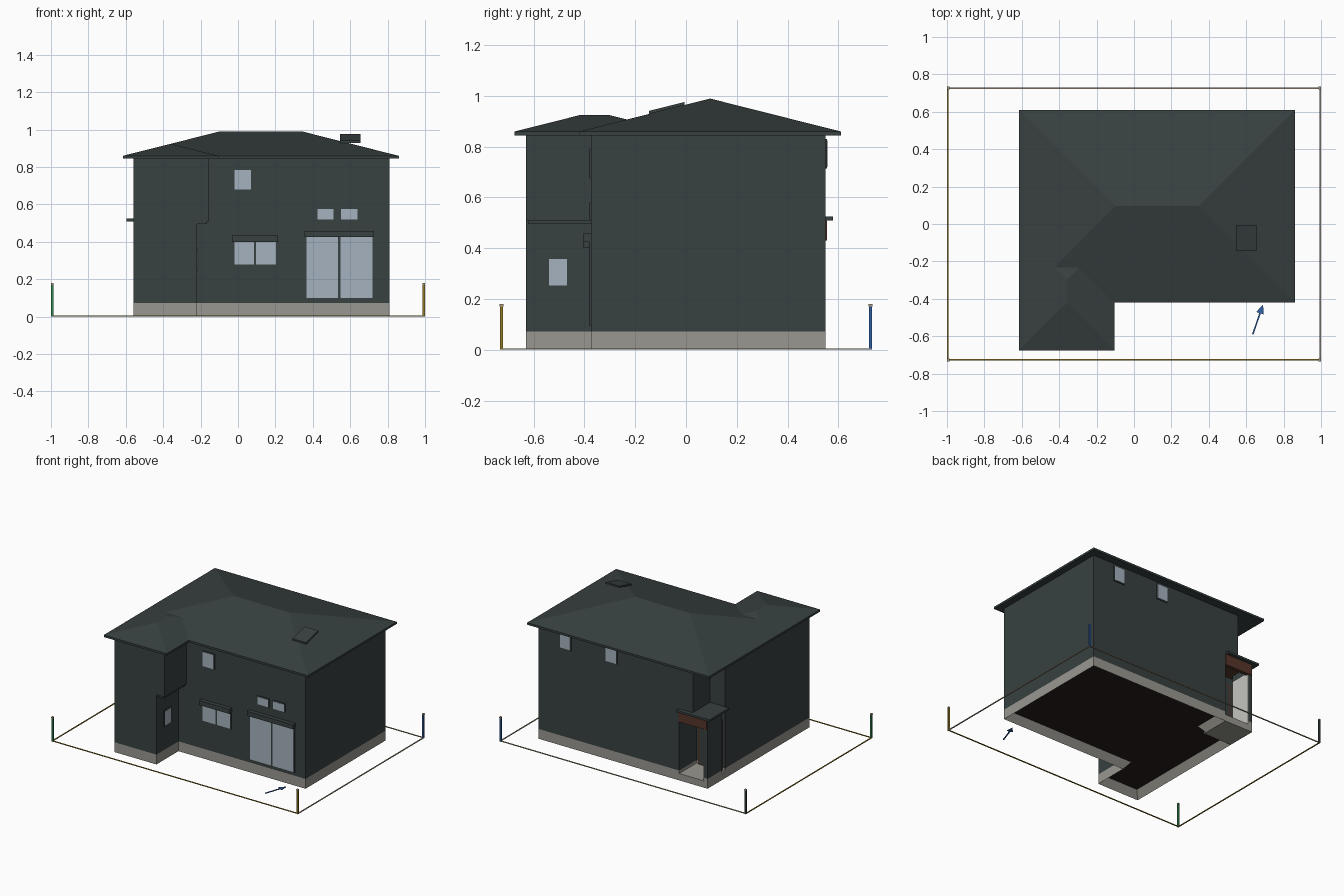
import bpy, bmesh
from mathutils import Vector

cube = bpy.data.objects.get("Cube")
if cube:
    bpy.data.objects.remove(cube, do_unlink=True)


def material(name, r, g, b):
    m = bpy.data.materials.new(name)
    m.use_nodes = True
    m.diffuse_color = (r, g, b, 1)
    m.node_tree.nodes["Principled BSDF"].inputs["Base Color"].default_value = (r, g, b, 1)
    return m


SLATE = material("dark slate", 0.04, 0.052, 0.052)
CONCRETE = material("grey concrete", 0.32, 0.31, 0.28)
GLASS = material("pale blue glass", 0.38, 0.45, 0.52)
BROWN = material("brown wood", 0.09, 0.035, 0.022)
EARTH = material("dark brown underside", 0.022, 0.012, 0.01)
GOLD = material("gold", 0.3, 0.2, 0.02)
TAN = material("tan", 0.42, 0.35, 0.24)
GREEN = material("green", 0.03, 0.25, 0.08)
BLUE = material("blue", 0.03, 0.12, 0.38)
PALE = material("pale plaster", 0.55, 0.55, 0.52)


def finish(name, bm, *mats):
    bmesh.ops.recalc_face_normals(bm, faces=bm.faces)
    me = bpy.data.meshes.new(name)
    bm.to_mesh(me)
    bm.free()
    for m in mats:
        me.materials.append(m)
    ob = bpy.data.objects.new(name, me)
    bpy.context.collection.objects.link(ob)
    return ob


def box(name, x, y, z, mat):
    """Box from (min, max) pairs."""
    bm = bmesh.new()
    bmesh.ops.create_cube(bm, size=1)
    for v in bm.verts:
        v.co = [(a + b) / 2 + c * (b - a) for (a, b), c in zip((x, y, z), v.co)]
    return finish(name, bm, mat)


def extruded(outline, z0, z1):
    """Vertical prism; returns the mesh and its bottom face."""
    bm = bmesh.new()
    base = bm.faces.new([bm.verts.new((x, y, z0)) for x, y in outline])
    top = bmesh.ops.extrude_face_region(bm, geom=[base], use_keep_orig=True)["geom"]
    for v in top:
        if isinstance(v, bmesh.types.BMVert):
            v.co.z = z1
    bmesh.ops.recalc_face_normals(bm, faces=bm.faces)
    return bm, base


# House outlines: wing at the front, notched corner at the back
def house_outline(wing_x, notch_x):
    return [(0.81, -0.375), (0.81, 0.55), (notch_x, 0.55), (notch_x, 0.35),
            (-0.56, 0.35), (-0.56, -0.63), (wing_x, -0.63), (wing_x, -0.375)]


# Foundation, hollow underneath
lower = house_outline(-0.22, -0.33)
bm, base = extruded(lower, 0, 0.072)
bmesh.ops.inset_region(bm, faces=[base], thickness=0.04, use_even_offset=True)
for v in base.verts:
    v.co.z = 0.05
base.material_index = 1
finish("foundation", bm, CONCRETE, EARTH)

# Walls
finish("ground_floor_walls", extruded(lower, 0.072, 0.51)[0], SLATE)
finish("upper_floor_walls", extruded(house_outline(-0.155, -0.44), 0.51, 0.865)[0], SLATE)
box("overhang_soffit", (-0.3, -0.165), (-0.622, -0.37), (0.495, 0.511), SLATE)


# Hipped roofs with a flat eave board
def hip_roof(name, x0, x1, y0, y1, slope=0.252):
    eave, top = 0.845, 0.86
    run = min(x1 - x0, y1 - y0) / 2
    bm, _ = extruded([(x0, y0), (x1, y0), (x1, y1), (x0, y1)], eave, top)
    lid = max(bm.faces, key=lambda f: f.calc_center_median().z)
    edge = [v for v in lid.verts]
    bm.faces.remove(lid)
    along_x = x1 - x0 > y1 - y0
    if along_x:
        ends = [(x0 + run, (y0 + y1) / 2), (x1 - run, (y0 + y1) / 2)]
    else:
        ends = [((x0 + x1) / 2, y0 + run), ((x0 + x1) / 2, y1 - run)]
    ridge = [bm.verts.new((x, y, top + run * slope)) for x, y in ends]
    near = lambda v: min(ridge, key=lambda r: (r.co - v.co).length)
    edge.sort(key=lambda v: ((v.co.x > (x0 + x1) / 2) != (v.co.y > (y0 + y1) / 2),
                             v.co.y))
    ring = [edge[0], edge[2], edge[1], edge[3]]
    for a, b in zip(ring, ring[1:] + ring[:1]):
        ra, rb = near(a), near(b)
        bm.faces.new([a, b, rb] if ra == rb else [a, b, rb, ra])
    return finish(name, bm, SLATE)


hip_roof("main_roof", -0.615, 0.86, -0.42, 0.61)
hip_roof("wing_roof", -0.615, -0.105, -0.675, -0.045)

# Tilted plate on the front roof slope
plate = box("roof_hatch", (0.545, 0.655), (-0.145, -0.005), (0, 0.012), SLATE)
for v in plate.data.vertices:
    v.co.z += 0.86 + 0.252 * (v.co.y + 0.42)


# Windows: a frame plate with glass panes, on a wall facing one direction
def window(name, facing, wall, span, z, panes=1, rim=0.006):
    def plate(part, s, zz, depth, mat):
        d = (wall - depth, wall) if facing == "front" else (wall, wall + depth)
        x, y = (d, s) if facing == "side" else (s, d)
        box(name + part, x, y, zz, mat)
    plate("_frame", (span[0] - rim, span[1] + rim), (z[0] - rim, z[1] + rim), 0.005, SLATE)
    width = (span[1] - span[0] + 2 * rim) / panes
    for i in range(panes):
        a = span[0] + i * width
        plate(f"_pane_{i + 1}", (a, a + width - 2 * rim), z, 0.008, GLASS)


FRONT, BACK = -0.375, 0.55
window("upper_front_window", "front", FRONT, (-0.02, 0.07), (0.68, 0.785))
window("small_window_a", "front", FRONT, (0.425, 0.51), (0.52, 0.575))
window("small_window_b", "front", FRONT, (0.55, 0.64), (0.52, 0.575))
window("kitchen_window", "front", FRONT, (-0.02, 0.202), (0.28, 0.4), 2)
window("patio_door", "front", FRONT, (0.365, 0.718), (0.1, 0.425), 2)
window("wing_window", "side", -0.22, (-0.54, -0.468), (0.253, 0.357))
for i, x in enumerate((0.22, 0.59)):
    window(f"back_window_{i + 1}", "back", BACK, (x - 0.042, x + 0.042), (0.72, 0.825))

# Shutter boxes above the two large windows
box("kitchen_shutter_box", (-0.033, 0.213), (-0.405, FRONT), (0.4, 0.433), SLATE)
box("patio_shutter_box", (0.355, 0.728), (-0.405, FRONT), (0.425, 0.458), SLATE)

# Corner porch
box("porch_floor", (-0.56, -0.33), (0.33, 0.55), (0, 0.05), CONCRETE)
box("porch_pillar_base", (-0.56, -0.53), (0.385, 0.55), (0.05, 0.072), CONCRETE)
box("porch_pillar", (-0.56, -0.53), (0.385, 0.55), (0.072, 0.51), SLATE)
box("porch_pillar_lining", (-0.531, -0.526), (0.387, 0.548), (0.05, 0.44), PALE)
box("porch_beam", (-0.555, -0.33), (0.53, 0.556), (0.43, 0.51), BROWN)
box("porch_ceiling", (-0.55, -0.33), (0.35, 0.54), (0.49, 0.51), BROWN)
box("porch_canopy", (-0.595, -0.33), (0.35, 0.58), (0.51, 0.525), SLATE)
box("entrance_door_frame", (-0.54, -0.345), (0.35, 0.356), (0.05, 0.43), BROWN)
box("entrance_door", (-0.525, -0.36), (0.35, 0.359), (0.055, 0.415), SLATE)

# Boundary lines and corner posts
for s, side, mx, my in ((-1, "front", GOLD, GOLD), (1, "back", TAN, TAN)):
    edge = "right" if s < 0 else "left"
    y, x = 0.727 * s, 0.995 * s
    box(f"boundary_{side}", (-1, 1), (y - 0.004, y + 0.004), (0, 0.005), mx)
    box(f"boundary_{edge}", (x - 0.004, x + 0.004), (-0.73, 0.73), (0, 0.005), my)
for name, sx, sy, mat in (("front_left", 1, -1, GOLD), ("front_right", -1, -1, GREEN),
                          ("back_left", 1, 1, BLUE), ("back_right", -1, 1, SLATE)):
    x, y = 0.993 * sx, 0.727 * sy
    box(f"post_{name}", (x - 0.006, x + 0.006), (y - 0.006, y + 0.006), (0, 0.17), mat)
    box(f"post_cap_{name}", (x - 0.007, x + 0.007), (y - 0.007, y + 0.007), (0.17, 0.18), TAN)

# Flat arrow on the ground
tail, tip = Vector((0.635, -0.59)), Vector((0.69, -0.43))
way = (tip - tail).normalized()
across = Vector((-way.y, way.x))
neck = tip - way * 0.05
arrow = [tail + across * 0.004, neck + across * 0.004, neck + across * 0.021, tip,
         neck - across * 0.021, neck - across * 0.004, tail - across * 0.004]
finish("ground_arrow", extruded(arrow, 0, 0.005)[0], BLUE)
